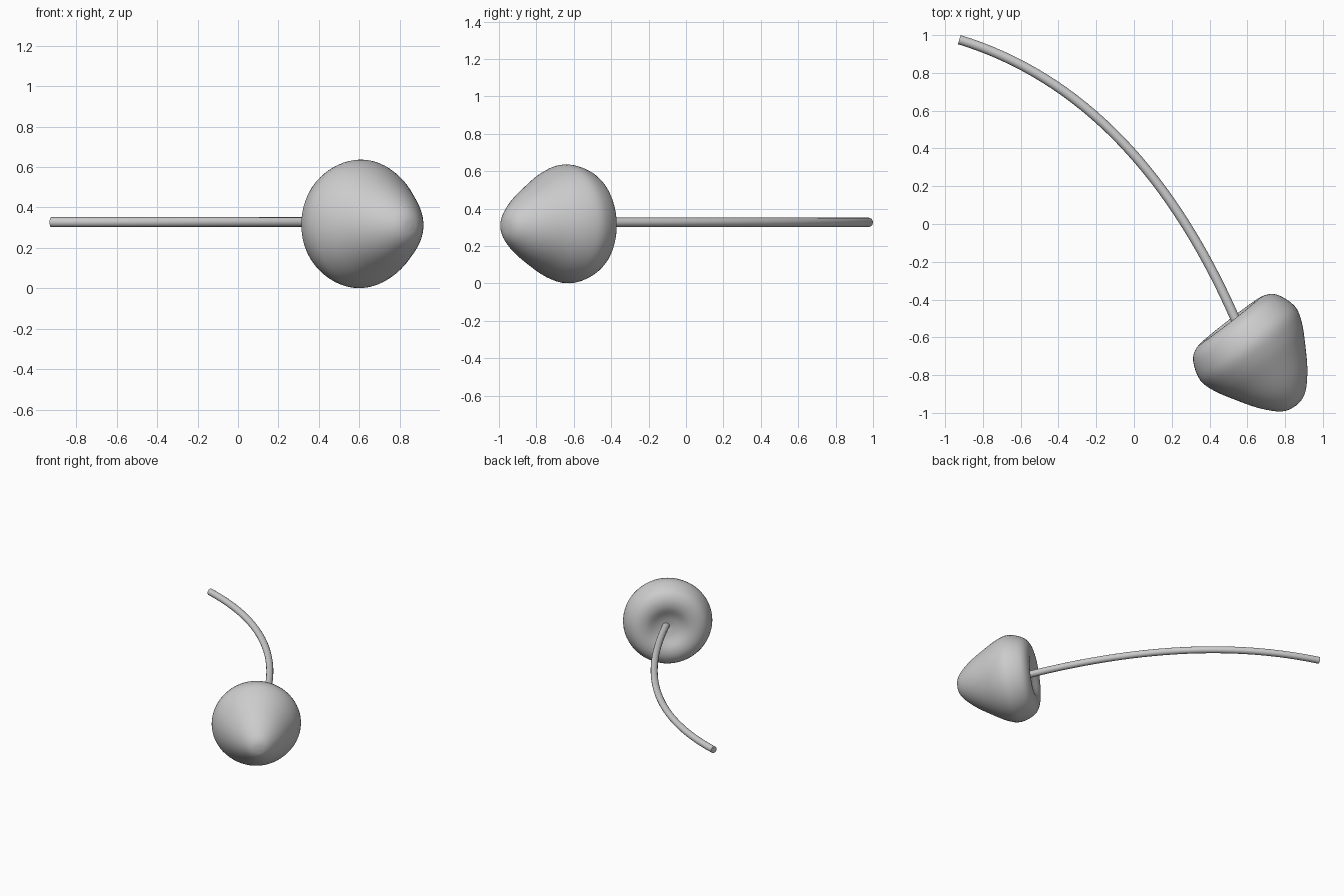
import bpy, bmesh, math
from mathutils import Vector, Matrix

if "Cube" in bpy.data.objects:
    bpy.data.objects.remove(bpy.data.objects["Cube"], do_unlink=True)

# Single grey material
grey = bpy.data.materials.new("plain grey")
grey.use_nodes = True
colour = (0.6, 0.6, 0.6, 1)
grey.diffuse_color = colour
grey.node_tree.nodes["Principled BSDF"].inputs["Base Color"].default_value = colour


def smooth_points(pts, steps):
    """Catmull-Rom curve through the points."""
    pts = [Vector(p) for p in pts]
    pts = [2 * pts[0] - pts[1]] + pts + [2 * pts[-1] - pts[-2]]
    out = []
    for a, b, c, d in zip(pts, pts[1:], pts[2:], pts[3:]):
        for i in range(steps):
            t = i / steps
            out.append(0.5 * (2 * b + (c - a) * t + (2 * a - 5 * b + 4 * c - d) * t ** 2
                              + (3 * b - a - 3 * c + d) * t ** 3))
    return out + [pts[-2]]


# Head: rounded cone with a dimpled base, lathed from (radius, height) points
profile = [(0, -0.10), (0.08, -0.115), (0.16, -0.147), (0.23, -0.143), (0.285, -0.10),
           (0.318, 0), (0.295, 0.09), (0.24, 0.19), (0.17, 0.30), (0.10, 0.38),
           (0.05, 0.412), (0, 0.42)]
bm = bmesh.new()
verts = [bm.verts.new((p.x, 0, p.y)) for p in smooth_points(profile, 4)]
edges = [bm.edges.new(pair) for pair in zip(verts, verts[1:])]
bmesh.ops.spin(bm, geom=verts + edges, axis=(0, 0, 1), cent=(0, 0, 0),
               angle=math.tau, steps=64)
bmesh.ops.remove_doubles(bm, verts=bm.verts, dist=0.0005)
bmesh.ops.recalc_face_normals(bm, faces=bm.faces)
mesh = bpy.data.meshes.new("head")
bm.to_mesh(mesh)
bm.free()
mesh.shade_smooth()
mesh.materials.append(grey)
head = bpy.data.objects.new("head", mesh)
axis = Vector((0.61, -0.79, -0.035))
head.matrix_world = (Matrix.Translation((0.60, -0.63, 0.319))
                     @ axis.to_track_quat('Z', 'Y').to_matrix().to_4x4())
bpy.context.collection.objects.link(head)

# Stem: bent round rod running into the dimple
start, bend, end = (Vector(p) for p in
                    ((-0.925, 0.976, 0.327), (0.04, 0.68, 0.327), (0.565, -0.57, 0.327)))
curve = bpy.data.curves.new("stem", 'CURVE')
curve.dimensions = '3D'
curve.bevel_depth = 0.025
curve.bevel_resolution = 6
curve.resolution_u = 32
curve.use_fill_caps = True
spline = curve.splines.new('BEZIER')
spline.bezier_points.add(1)
for point, co in zip(spline.bezier_points, (start, end)):
    point.handle_left_type = point.handle_right_type = 'FREE'
    point.co = co
    point.handle_left = point.handle_right = co.lerp(bend, 2 / 3)
curve.materials.append(grey)
stem = bpy.data.objects.new("stem", curve)
bpy.context.collection.objects.link(stem)

# Turn the rod into a mesh with crisp ends
bpy.ops.object.select_all(action='DESELECT')
stem.select_set(True)
bpy.context.view_layer.objects.active = stem
bpy.ops.object.convert(target='MESH')
bpy.ops.object.shade_smooth_by_angle(angle=math.radians(40))
